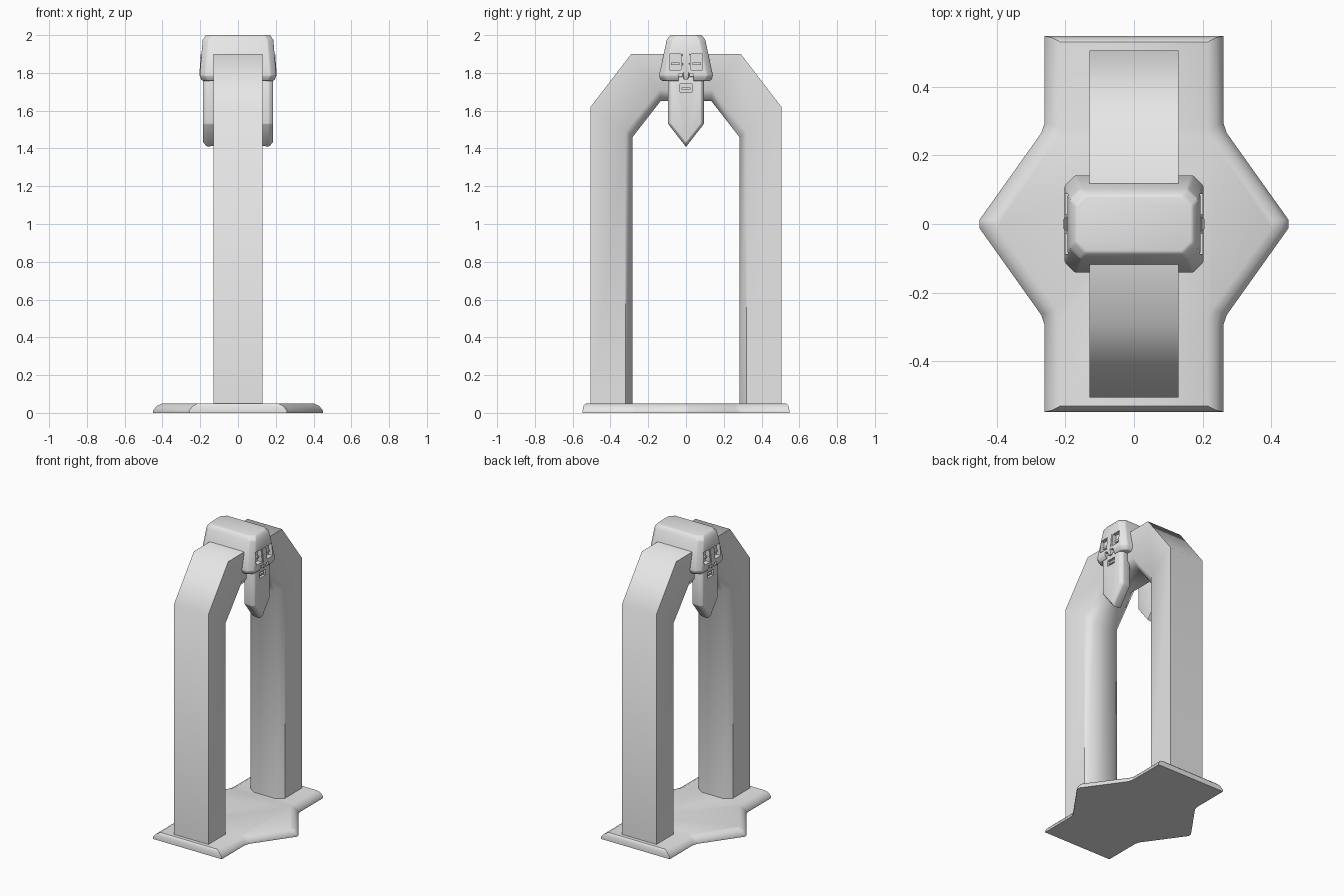
import bpy, bmesh
from math import radians

cube = bpy.data.objects.get("Cube")
if cube:
    bpy.data.objects.remove(cube, do_unlink=True)


def material(name, value):
    mat = bpy.data.materials.new(name)
    mat.use_nodes = True
    color = (value, value, value, 1)
    mat.diffuse_color = color
    mat.node_tree.nodes["Principled BSDF"].inputs["Base Color"].default_value = color
    return mat


stone = material("grey stone", 0.8)


def activate(obj):
    bpy.ops.object.select_all(action="DESELECT")
    obj.select_set(True)
    bpy.context.view_layer.objects.active = obj


def finish(name, bm, angle=30, bevel=0):
    bmesh.ops.recalc_face_normals(bm, faces=bm.faces)
    mesh = bpy.data.meshes.new(name)
    bm.to_mesh(mesh)
    bm.free()
    mesh.materials.append(stone)
    obj = bpy.data.objects.new(name, mesh)
    bpy.context.collection.objects.link(obj)
    activate(obj)
    if bevel:
        mod = obj.modifiers.new("bevel", "BEVEL")
        mod.width = bevel
        mod.segments = 2
        bpy.ops.object.modifier_apply(modifier=mod.name)
    bpy.ops.object.shade_smooth_by_angle(angle=radians(angle))
    return obj


def loft(rings, bm=None):
    """Skin a closed solid through rings with equal point counts."""
    bm = bm or bmesh.new()
    loops = [[bm.verts.new(p) for p in ring] for ring in rings]
    for a, b in zip(loops, loops[1:]):
        for i in range(len(a)):
            j = (i + 1) % len(a)
            bm.faces.new((a[i], a[j], b[j], b[i]))
    bm.faces.new(loops[0])
    bm.faces.new(loops[-1])
    return bm


def box(bm, x0, x1, y0, y1, z0, z1):
    rect = [(y0, z0), (y1, z0), (y1, z1), (y0, z1)]
    loft([[(x, y, z) for y, z in rect] for x in (x0, x1)], bm)


def carve(obj, cutter, angle=30):
    mod = obj.modifiers.new("carve", "BOOLEAN")
    mod.object = cutter
    mod.solver = "EXACT"
    activate(obj)
    bpy.ops.object.modifier_apply(modifier=mod.name)
    bpy.data.objects.remove(cutter, do_unlink=True)
    bpy.ops.object.shade_smooth_by_angle(angle=radians(angle))


# Base plate: pointed cross outline with a sloping rim
def base_ring(w, l, notch, tip, z):
    q = [(w, l), (w, notch + 0.03), (w + 0.01, notch), (tip, 0.012)]
    right = q + [(x, -y) for x, y in reversed(q)]
    return [(x, y, z) for x, y in right] + [(-x, -y, z) for x, y in right]


outer = (0.26, 0.547, 0.265, 0.45)
finish("base_plate", loft([
    base_ring(*outer, 0),
    base_ring(*outer, 0.012),
    base_ring(0.24, 0.543, 0.258, 0.43, 0.037),
    base_ring(0.215, 0.53, 0.25, 0.40, 0.05)]), 40)

# Arch: straight legs, angled shoulders, narrowed inner rib
half = [
    ((0.505, 0.03), (0.32, 0.03), (0.283, 0.03)),
    ((0.505, 1.62), (0.32, 1.49), (0.283, 1.46)),
    ((0.29, 1.9), (0.14, 1.71), (0.135, 1.65))]


def arch_ring(station, side):
    (oy, oz), (my, mz), (iy, iz) = station
    pts = [(-0.13, oy, oz), (0.13, oy, oz), (0.13, my, mz),
           (0.08, iy, iz), (-0.08, iy, iz), (-0.13, my, mz)]
    return [(x, y * side, z) for x, y, z in pts]


finish("arch", loft([arch_ring(s, -1) for s in half]
                    + [arch_ring(s, 1) for s in reversed(half)]), 53)


# Keystone cap: flared block with chamfered corners
def cap_ring(x, y, z, c=0.03):
    q = [(x, y - c), (x - c, y)]
    h = q + [(-a, b) for a, b in reversed(q)]
    return [(a, b, z) for a, b in h] + [(-a, -b, z) for a, b in h]


cap = finish("keystone_cap", loft([
    cap_ring(0.19, 0.13, 1.758),
    cap_ring(0.203, 0.143, 1.785),
    cap_ring(0.187, 0.102, 1.975),
    cap_ring(0.17, 0.083, 2.0)]), 30, 0.006)

# Eye openings and the gap around the mouth on both sides of the cap
cuts = bmesh.new()
for s in (-1, 1):
    for e in (-1, 1):
        box(cuts, s * 0.168, s * 0.25, e * 0.027, e * 0.088, 1.815, 1.9)
    box(cuts, s * 0.168, s * 0.25, -0.04, 0.04, 1.74, 1.795)
carve(cap, finish("face_cutter", cuts))

# Side details, repeated on each side
for s, side in ((1, "left"), (-1, "right")):
    # Pointed pendant below the cap
    def pendant_ring(x, k, low):
        pts = [(-k, 1.78), (k, 1.78), (k, 1.53), (0, low), (-k, 1.53)]
        return [(s * x, y, z) for y, z in pts]

    pendant = finish(side + "_pendant", loft([
        pendant_ring(0.11, 0.09, 1.413), pendant_ring(0.165, 0.095, 1.408),
        pendant_ring(0.185, 0.08, 1.43)]), 30, 0.004)
    mouth = bmesh.new()
    box(mouth, s * 0.168, s * 0.25, -0.033, 0.033, 1.70, 1.74)
    carve(pendant, finish("mouth_cutter", mouth))

    # Tapered nose, brow slits and lip
    bm = bmesh.new()
    loft([[(s * 0.16, -w, z), (s * 0.16, w, z), (s * x, w * 0.7, z), (s * x, -w * 0.7, z)]
          for w, x, z in ((0.014, 0.195, 1.765), (0.02, 0.205, 1.79), (0.028, 0.197, 1.9))], bm)
    finish(side + "_nose", bm)
    bm = bmesh.new()
    for e in (-1, 1):
        box(bm, s * 0.16, s * 0.182, e * 0.035, e * 0.08, 1.842, 1.856)
    box(bm, s * 0.16, s * 0.18, -0.025, 0.025, 1.712, 1.722)
    finish(side + "_eyes_and_lip", bm)
